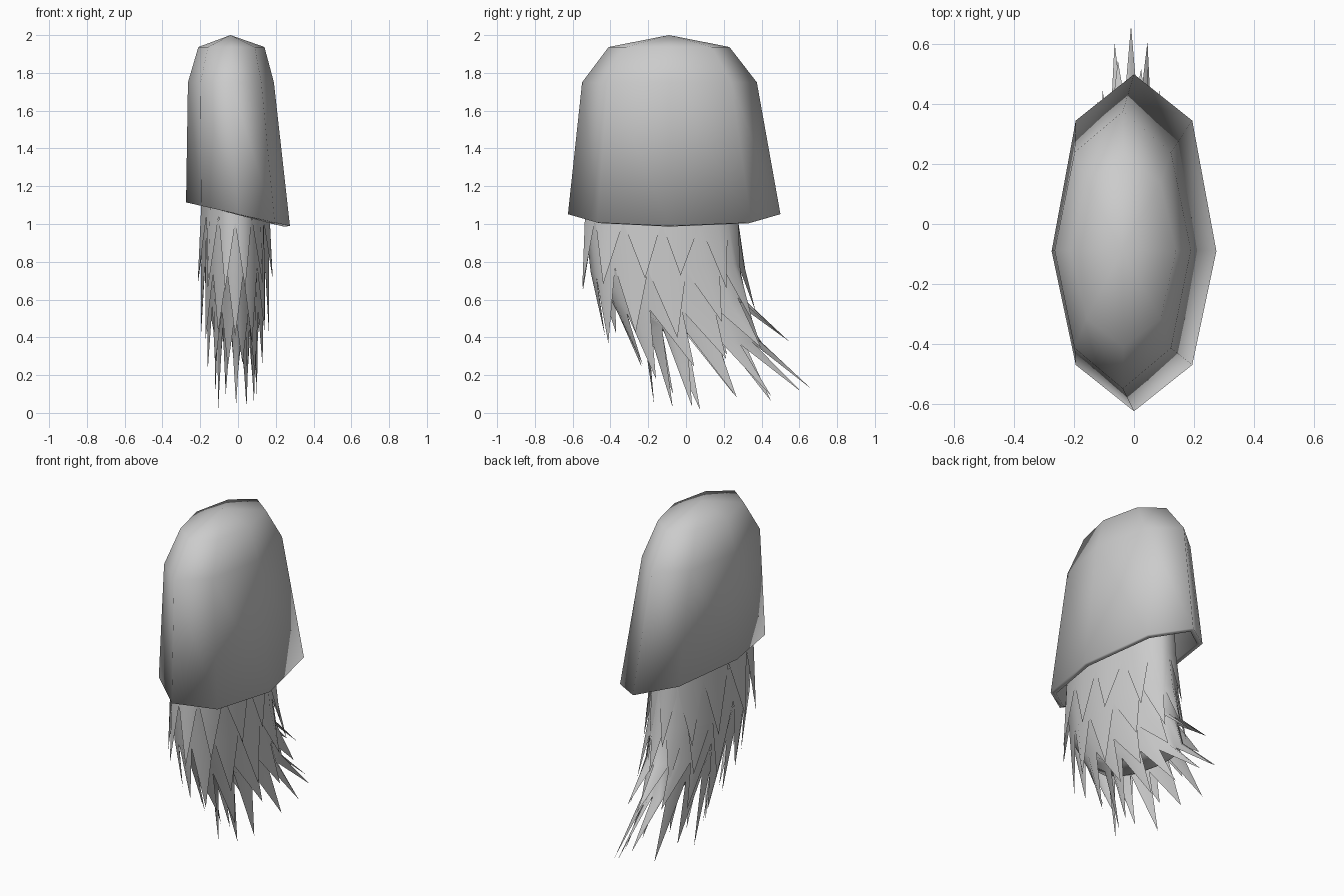
import bpy, bmesh, math, random
from mathutils import Vector

random.seed(4)
if "Cube" in bpy.data.objects:
    bpy.data.objects.remove(bpy.data.objects["Cube"], do_unlink=True)

grey = bpy.data.materials.new("plain grey")
grey.use_nodes = True
tone = (0.6, 0.6, 0.6, 1)
grey.diffuse_color = tone
grey.node_tree.nodes["Principled BSDF"].inputs["Base Color"].default_value = tone


def finish(bm, name):
    bmesh.ops.recalc_face_normals(bm, faces=bm.faces)
    mesh = bpy.data.meshes.new(name)
    bm.to_mesh(mesh)
    bm.free()
    mesh.materials.append(grey)
    mesh.shade_smooth()
    obj = bpy.data.objects.new(name, mesh)
    bpy.context.collection.objects.link(obj)
    return obj


def on_ring(ring, angle, grow=0):
    """Point on a tilted ellipse: centre x, y, z, half sizes, slope along x and y."""
    cx, cy, z, rx, ry, sx, sy = ring
    x, y = (rx + grow) * math.cos(angle), (ry + grow) * math.sin(angle)
    return Vector((cx + x, cy + y, z + sx * x + sy * y))


def loft(bm, rings, sides):
    loops = [[bm.verts.new(on_ring(r, math.tau * i / sides)) for i in range(sides)]
             for r in rings]
    for a, b in zip(loops, loops[1:]):
        for i in range(sides):
            j = (i + 1) % sides
            bm.faces.new((a[i], a[j], b[j], b[i]))
    return loops


# Eight-sided domed shell, open below
bm = bmesh.new()
loops = loft(bm, [(-.035, -.09, 1.937, .175, .32, 0, 0),
                  (-.0375, -.0875, 1.75, .2275, .4625, 0, 0),
                  (0, -.0625, 1.052, .275, .5625, -.227, 0)], 8)
for i in (0, 4):
    loops[2][i].co.y -= .028
for i in (1, 3, 5, 7):
    loops[2][i].co.y += .01 if i < 4 else -.01
apex = bm.verts.new((-.04, -.09, 2))
for i in range(8):
    bm.faces.new((apex, loops[0][i], loops[0][(i + 1) % 8]))
shell = finish(bm, "shell")
rim = shell.modifiers.new("rim", "SOLIDIFY")
rim.thickness = .03
rim.offset = -1

# Core under the fur, bending backward as it goes down
core = [(-.015, -.13, 1.3, .16, .39, 0, 0),
        (-.015, -.13, 1.02, .16, .39, 0, 0),
        (-.015, -.1, .77, .15, .375, 0, .06),
        (-.015, -.02, .57, .125, .325, 0, .05),
        (-.01, .08, .41, .085, .28, 0, -.12)]
bm = bmesh.new()
bm.faces.new(loft(bm, core, 16)[-1])
finish(bm, "fur_core")


# Overlapping rows of pointed tufts, swept further back and cut shorter behind
def tuft_row(name, root, valley, length, front_sweep, back_sweep, flare, shift):
    count = 12
    bm = bmesh.new()
    step = math.tau / count
    tops, lows = [], []
    for i in range(count):
        a = (i + shift) * step
        tops.append(bm.verts.new(on_ring(root, a, .005)))
        low = on_ring(valley, a, .015)
        low.z += random.uniform(-.03, .04)
        lows.append(bm.verts.new(low))
    for i in range(count):
        j = (i + 1) % count
        a = (i + shift + .5) * step
        back = .5 + .5 * math.sin(a)
        keel = bm.verts.new(on_ring(valley, a, .03))
        tip = on_ring(valley, a, flare)
        sweep = front_sweep + (back_sweep - front_sweep) * back
        reach = length * random.uniform(.85, 1.15) * (1 - 1.9 * back * sweep)
        tip.y += sweep + random.uniform(-.03, .03)
        tip.z = max(tip.z - reach, random.uniform(0, .05))
        tip = bm.verts.new(tip)
        ridge = bm.verts.new(on_ring(root, a, .015))
        bm.faces.new((tops[i], ridge, keel, lows[i]))
        bm.faces.new((ridge, tops[j], lows[j], keel))
        bm.faces.new((lows[i], keel, tip))
        bm.faces.new((keel, lows[j], tip))
    finish(bm, name)


# Length, front sweep, back sweep and flare of each row, from the top down
rows = [(.33, 0, .02, .045), (.35, .05, .08, .03), (.34, .1, .2, .025), (.41, .08, .25, .025)]
for k, shape in enumerate(rows):
    tuft_row(f"tuft_row_{k + 1}", core[k], core[k + 1], *shape, .5 * (k % 2))
